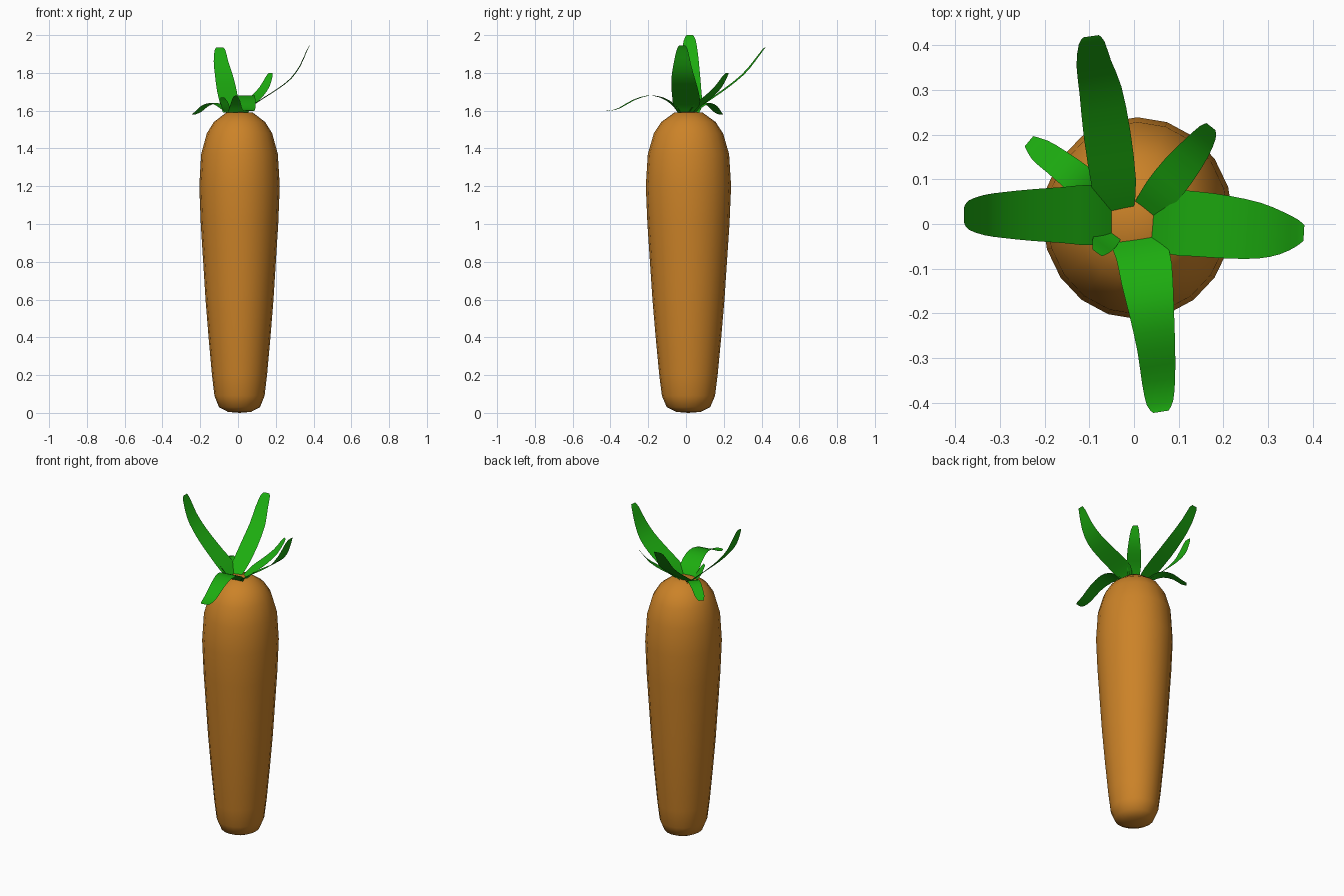
import bpy, math
from mathutils import Vector


def material(name, color):
    m = bpy.data.materials.new(name)
    m.diffuse_color = (*color, 1)
    return m


def make_object(name, verts, faces, mat):
    me = bpy.data.meshes.new(name)
    me.from_pydata(verts, [], faces)
    me.materials.append(mat)
    for p in me.polygons:
        p.use_smooth = True
    ob = bpy.data.objects.new(name, me)
    bpy.context.collection.objects.link(ob)
    return ob


orange = material("orange", (0.60, 0.225, 0.021))
green = material("green", (0.012, 0.41, 0.005))

# Root: a 20-sided lathe, slightly wider in y than in x
profile = [(0.06, 0.005), (0.108, 0.03), (0.132, 0.09), (0.145, 0.2), (0.163, 0.4),
           (0.179, 0.6), (0.204, 1.0), (0.212, 1.2), (0.202, 1.37),
           (0.172, 1.48), (0.135, 1.54), (0.07, 1.59)]
N = 20
verts, faces = [], []
for r, z in profile:
    for i in range(N):
        a = 2 * math.pi * i / N
        verts.append((0.008 + r * 1.005 * math.cos(a), 0.013 + r * 1.065 * math.sin(a), z))
for k in range(len(profile) - 1):
    for i in range(N):
        j = (i + 1) % N
        faces.append((k * N + i, k * N + j, (k + 1) * N + j, (k + 1) * N + i))
# Centre points close the flat ends
verts += [(0.008, 0.013, 0), (0.008, 0.013, 1.595)]
top = (len(profile) - 1) * N
for i in range(N):
    j = (i + 1) % N
    faces.append((len(verts) - 2, j, i))
    faces.append((len(verts) - 1, top + i, top + j))
make_object("carrot_root", verts, faces, orange)


# Smooth the stations by inserting Catmull-Rom midpoints
def refine(pts):
    out = []
    for i in range(len(pts) - 1):
        p0, p1, p2, p3 = (pts[max(i - 1, 0)], pts[i], pts[i + 1], pts[min(i + 2, len(pts) - 1)])
        out += [p1, [(9 * (b + c) - a - d) / 16 for a, b, c, d in zip(p0, p1, p2, p3)]]
    return out + [pts[-1]]


# Leaf: single-sided ribbon along a centre line of (x, y, z, width)
def leaf(name, stations):
    a, b = Vector(stations[0][:2]), Vector(stations[-1][:2])
    d = (b - a).normalized()
    side = Vector((d.y, -d.x, 0))
    stations = refine(stations)
    v = []
    for x, y, z, w in stations:
        c = Vector((x, y, z))
        v += [c - side * w / 2, c + side * w / 2]
    f = [(2 * k, 2 * k + 1, 2 * k + 3, 2 * k + 2) for k in range(len(stations) - 1)]
    make_object(name, v, f, green)


leaf("leaf_back", [(-0.04, 0.03, 1.59, 0.08), (-0.045, 0.09, 1.635, 0.10),
                   (-0.06, 0.20, 1.71, 0.105), (-0.075, 0.30, 1.79, 0.095),
                   (-0.09, 0.36, 1.86, 0.078), (-0.095, 0.405, 1.92, 0.058),
                   (-0.096, 0.42, 1.935, 0.035)])
leaf("leaf_front", [(0.0, -0.035, 1.59, 0.11), (0.02, -0.07, 1.635, 0.12),
                    (0.03, -0.13, 1.67, 0.115), (0.04, -0.20, 1.68, 0.10),
                    (0.05, -0.28, 1.655, 0.085), (0.055, -0.35, 1.615, 0.075),
                    (0.058, -0.40, 1.60, 0.06), (0.06, -0.42, 1.60, 0.035)])
leaf("leaf_right", [(0.04, 0.0, 1.59, 0.07), (0.08, 0.003, 1.63, 0.14),
                    (0.14, 0.0, 1.67, 0.145), (0.21, -0.007, 1.715, 0.14),
                    (0.28, -0.015, 1.77, 0.125), (0.33, -0.02, 1.84, 0.095),
                    (0.365, -0.02, 1.92, 0.06), (0.38, -0.02, 1.945, 0.035)])
leaf("leaf_left", [(-0.05, 0.02, 1.59, 0.10), (-0.09, 0.02, 1.63, 0.135),
                   (-0.16, 0.02, 1.69, 0.125), (-0.23, 0.02, 1.755, 0.115),
                   (-0.29, 0.02, 1.82, 0.103), (-0.335, 0.02, 1.885, 0.09),
                   (-0.37, 0.02, 1.97, 0.065), (-0.38, 0.02, 2.0, 0.035)])
leaf("small_leaf_back_left", [(-0.05, 0.03, 1.59, 0.05), (-0.09, 0.07, 1.625, 0.07),
                              (-0.13, 0.105, 1.64, 0.07), (-0.175, 0.14, 1.625, 0.063),
                              (-0.21, 0.165, 1.595, 0.055), (-0.235, 0.185, 1.58, 0.03)])
leaf("small_leaf_back_right", [(0.025, 0.03, 1.59, 0.06), (0.06, 0.07, 1.635, 0.08),
                               (0.10, 0.12, 1.675, 0.08), (0.14, 0.17, 1.725, 0.065),
                               (0.165, 0.205, 1.78, 0.045), (0.172, 0.218, 1.80, 0.025)])
leaf("small_leaf_front_left", [(-0.05, -0.02, 1.59, 0.05), (-0.065, -0.038, 1.62, 0.055),
                               (-0.075, -0.052, 1.65, 0.045), (-0.082, -0.065, 1.67, 0.025)])
